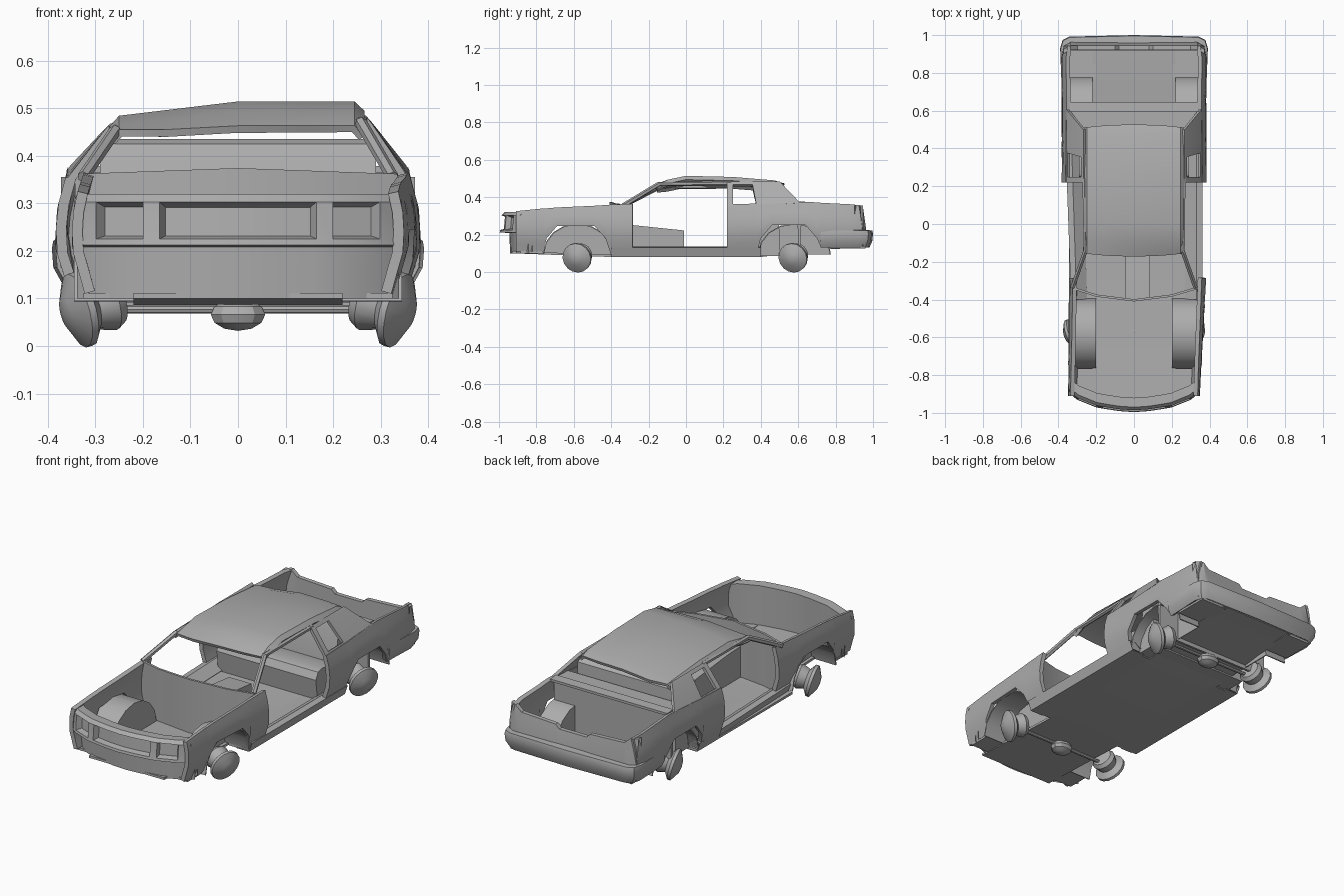
import bpy, bmesh, math
from mathutils import Matrix, Vector

cube = bpy.data.objects.get("Cube")
if cube:
    bpy.data.objects.remove(cube, do_unlink=True)

grey = bpy.data.materials.new("bare_grey")
grey.use_nodes = True
grey.diffuse_color = (0.42, 0.42, 0.42, 1)
grey.node_tree.nodes["Principled BSDF"].inputs["Base Color"].default_value = (0.42, 0.42, 0.42, 1)


def finish(name, bm, thick=0.0, recalc=False):
    if recalc:
        bmesh.ops.recalc_face_normals(bm, faces=bm.faces)
    mesh = bpy.data.meshes.new(name)
    bm.to_mesh(mesh)
    bm.free()
    mesh.materials.append(grey)
    ob = bpy.data.objects.new(name, mesh)
    bpy.context.collection.objects.link(ob)
    bpy.ops.object.select_all(action='DESELECT')
    ob.select_set(True)
    bpy.context.view_layer.objects.active = ob
    if thick:
        mod = ob.modifiers.new("thickness", 'SOLIDIFY')
        mod.thickness = thick
        mod.offset = -1
        bpy.ops.object.modifier_apply(modifier=mod.name)
    bpy.ops.object.shade_smooth_by_angle(angle=math.radians(30))
    return ob


def grid(rows, skip=()):
    """Quad sheet; rows run top to bottom."""
    bm = bmesh.new()
    v = [[bm.verts.new(p) for p in row] for row in rows]
    for r in range(len(v) - 1):
        for c in range(len(v[0]) - 1):
            if (r, c) not in skip:
                bm.faces.new((v[r][c], v[r + 1][c], v[r + 1][c + 1], v[r][c + 1]))
    return bm


def prism(name, profile, x0, x1):
    """Side profile of (y, z) points spanned across x."""
    bm = bmesh.new()
    a = [bm.verts.new((x0, y, z)) for y, z in profile]
    b = [bm.verts.new((x1, y, z)) for y, z in profile]
    n = len(a)
    bm.faces.new(a)
    bm.faces.new(b)
    for i in range(n):
        bm.faces.new((a[i], a[(i + 1) % n], b[(i + 1) % n], b[i]))
    return finish(name, bm, recalc=True)


def box(name, x0, x1, y0, y1, z0, z1):
    return prism(name, [(y0, z0), (y1, z0), (y1, z1), (y0, z1)], x0, x1)


def bar(name, a, b, radius, sides=6):
    a, b = Vector(a), Vector(b)
    bm = bmesh.new()
    rot = (b - a).to_track_quat('Z', 'Y').to_matrix().to_4x4()
    bmesh.ops.create_cone(bm, cap_ends=True, segments=sides, radius1=radius, radius2=radius,
                          depth=(b - a).length, matrix=Matrix.Translation((a + b) / 2) @ rot)
    return finish(name, bm)


def lerp_table(table, t):
    for (a, va), (b, vb) in zip(table, table[1:]):
        if t <= b:
            return va + (vb - va) * max(0, (t - a) / (b - a))
    return table[-1][1]


SECTION = [(0.08, 0.345), (0.13, 0.36), (0.21, 0.385), (0.29, 0.38), (0.37, 0.358)]
LEFT_WIDTH = [(-0.9, 0.91), (-0.28, 1.0), (0.88, 1.0), (0.95, 0.965)]
RIGHT_WIDTH = [(-0.9, 0.91), (-0.28, 0.9), (0.2, 1.0), (0.88, 1.0), (0.95, 0.965)]


def half_width(y, z, s):
    return lerp_table(SECTION, z) * lerp_table(LEFT_WIDTH if s > 0 else RIGHT_WIDTH, y)


def side_panel(name, stations, s):
    """Outer skin with a wheel arch; stations are (y, bottom, top)."""
    rows = []
    for i in range(6):
        row = []
        for y, lo, hi in stations:
            z = hi + (lo - hi) * i / 5
            row.append((s * half_width(y, z, s), y, z))
        rows.append(row if s > 0 else row[::-1])
    finish(name, grid(rows), 0.022)


def wheel_well(name, yc, r, s, x_in):
    bm = bmesh.new()
    rings = []
    for x in (x_in, 0.345):
        rings.append([bm.verts.new((s * x, yc + r * math.cos(a), 0.095 + 0.165 * math.sin(a)))
                      for a in [math.pi * k / 8 for k in range(9)]])
    for k in range(8):
        bm.faces.new((rings[0][k], rings[0][k + 1], rings[1][k + 1], rings[1][k]))
    bm.faces.new(rings[0])
    finish(name, bm, 0.006, recalc=True)


def wheel(name, y, s):
    """Bare rim, splayed and turned."""
    profile = [(-0.08, 0), (-0.08, 0.05), (-0.06, 0.062), (-0.02, 0.05), (0, 0.08),
               (0.015, 0.08), (0.04, 0.035), (0.046, 0)]
    bm = bmesh.new()
    vs = [bm.verts.new((r, 0, d)) for d, r in profile]
    es = [bm.edges.new(p) for p in zip(vs, vs[1:])]
    bmesh.ops.spin(bm, geom=vs + es, cent=(0, 0, 0), axis=(0, 0, 1), angle=math.tau, steps=16)
    bmesh.ops.remove_doubles(bm, verts=bm.verts, dist=0.0005)
    axis = Vector((s, -0.36, -0.28))
    bm.transform(Matrix.Translation((s * 0.325, y, 0.078)) @ axis.to_track_quat('Z', 'Y').to_matrix().to_4x4())
    finish(name, bm, recalc=True)


FENDER = [(-0.91, 0.11, 0.325), (-0.76, 0.11, 0.34), (-0.745, 0.18, 0.34), (-0.69, 0.245, 0.345),
          (-0.49, 0.245, 0.354), (-0.43, 0.18, 0.358), (-0.4, 0.09, 0.36), (-0.285, 0.085, 0.365)]
QUARTER = [(0.22, 0.085, 0.355), (0.38, 0.1, 0.36), (0.4, 0.18, 0.36), (0.46, 0.25, 0.365),
           (0.64, 0.25, 0.375), (0.7, 0.18, 0.372), (0.72, 0.135, 0.37), (0.88, 0.14, 0.362), (0.945, 0.15, 0.355)]

# Parts on both sides
for s, side in ((1, "left"), (-1, "right")):
    side_panel(side + "_front_fender", FENDER, s)
    side_panel(side + "_rear_quarter", QUARTER, s)
    wheel_well(side + "_front_wheel_well", -0.58, 0.185, s, 0.2)
    wheel_well(side + "_rear_wheel_well", 0.58, 0.195, s, 0.22)
    wheel(side + "_front_wheel", -0.58, s)
    wheel(side + "_rear_wheel", 0.575, s)
    rail_z = 0.485 if s > 0 else 0.468

    # Rear pillar with quarter window opening
    low = [(0.22, 0.35), (0.25, 0.35), (0.378, 0.352), (0.44, 0.358), (0.61, 0.37)]
    high = [0.22, 0.25, 0.352, 0.4, 0.5]
    rows = []
    for t in (1, 0.87, 0.1, 0):
        row = [(s * (0.36 + (0.268 - 0.36) * t + 0.012 * t * (1 - t)), y0 + (y1 - y0) * t, z0 + (rail_z - z0) * t)
               for (y0, z0), y1 in zip(low, high)]
        rows.append(row if s > 0 else row[::-1])
    finish(side + "_rear_pillar", grid(rows, {(1, 1 if s > 0 else 2)}), 0.016)

    # Windscreen pillar and roof rail
    bar(side + "_front_pillar", (s * 0.325, -0.335, 0.355), (s * 0.258, -0.145, rail_z - 0.015), 0.013)
    bar(side + "_roof_rail", (s * 0.258, -0.15, rail_z - 0.015), (s * 0.262, 0.24, rail_z - 0.01), 0.012)

    # Sill
    rows = [[(s * x * (0.92 if s < 0 and y < 0 else 1), y, z) for y in (-0.4, 0.4)]
            for x, z in ((0.27, 0.1), (0.33, 0.135), (0.362, 0.13), (0.345, 0.08), (0.27, 0.08))]
    finish(side + "_sill", grid(rows if s > 0 else [r[::-1] for r in rows]), 0.004)

    # Floor beside the wheels
    lo, hi = sorted((s * 0.2, s * 0.345))
    box(side + "_cabin_floor", lo, hi, -0.395, 0.385, 0.08, 0.092)
    box(side + "_nose_floor", min(s * 0.2, s * 0.325), max(s * 0.2, s * 0.325), -0.885, -0.765, 0.1, 0.112)
    box(side + "_trunk_floor", min(s * 0.2, s * 0.355), max(s * 0.2, s * 0.355), 0.775, 0.96, 0.125, 0.137)

# Centre floor
prism("centre_floor", [(-0.93, 0.1), (-0.4, 0.08), (0.4, 0.08), (0.72, 0.12), (0.97, 0.13),
                       (0.97, 0.142), (0.72, 0.132), (0.4, 0.092), (-0.4, 0.092), (-0.93, 0.112)], -0.22, 0.22)

# Crushed roof
roof = []
for y, z in ((0.51, 0.473), (0.47, 0.49), (0.25, 0.508), (0, 0.514), (-0.1, 0.493), (-0.155, 0.463)):
    row = []
    for x in (-0.27, -0.25, -0.15, 0, 0.15, 0.245, 0.266):
        dent = max(0, -x) * 0.12
        edge = 0.02 if abs(x) > 0.26 else 0
        bow = 0.018 * (1 - (x / 0.27) ** 2) * (-1 if y < -0.12 else 1 if y > 0.49 else 0)
        row.append((x, y + bow, max(z - dent, 0.455) - edge))
    roof.append(row)
finish("roof", grid(roof), 0.016)

# Nose with recessed grille and lamps
NOSE = [(0, -0.99), (0.1, -0.983), (0.2, -0.965), (0.3, -0.925), (0.345, -0.89)]
xs = [-0.345, -0.298, -0.2, -0.165, -0.08, 0, 0.08, 0.165, 0.2, 0.298, 0.345]
nose_rows = [(0.07, 0.11), (0.07, 0.318), (0.02, 0.32), (0.004, 0.303), (-0.003, 0.225),
             (-0.006, 0.212), (0.045, 0.208), (0.05, 0.1)]
bm = grid([[(x * (0.98 if dy > 0.01 else 1), lerp_table(NOSE, abs(x)) + dy, z) for x in xs] for dy, z in nose_rows])
bm.normal_update()
front = [f for f in bm.faces if 0.25 < f.calc_center_median().z < 0.28 and f.normal.y < -0.3]
for lo, hi in ((-0.165, 0.165), (-0.298, -0.2), (0.2, 0.298)):
    opening = [f for f in front if lo < f.calc_center_median().x < hi]
    bmesh.ops.inset_region(bm, faces=opening, thickness=0.009, depth=-0.028, use_even_offset=True)
finish("nose", bm)

# Firewall
WALL = [(-0.325, -0.345), (-0.2, -0.385), (0, -0.41), (0.2, -0.385), (0.335, -0.345)]
finish("firewall", grid([[(x, y, z if z < 0.2 else z + 0.012 * (1 - abs(x) / 0.33)) for x, y in WALL]
                         for z in (0.362, 0.085)]), 0.012)

# Cabin: tunnel and rear bench
prism("centre_tunnel", [(-0.4, 0.085), (-0.4, 0.255), (-0.28, 0.25), (-0.01, 0.222), (-0.01, 0.085)], -0.045, 0.085)
prism("rear_bench", [(0.25, 0.085), (0.235, 0.2), (0.255, 0.235), (0.29, 0.245), (0.4, 0.225), (0.425, 0.39),
                     (0.44, 0.425), (0.465, 0.435), (0.49, 0.42), (0.505, 0.085)], -0.29, 0.29)

# Parcel shelf and trunk bulkhead
box("parcel_shelf", -0.34, 0.34, 0.5, 0.61, 0.355, 0.365)
prism("rear_deck", [(0.6, 0.085), (0.595, 0.378), (0.645, 0.375), (0.645, 0.362), (0.615, 0.355), (0.612, 0.085)], -0.342, 0.342)

# Tail panel
xs = [0.372, 0.335, 0.3, 0.1, 0.08, -0.08, -0.1, -0.3, -0.335, -0.372]
tail = []
for k, y in ((0, 0.918), (1, 0.922), (1, 0.945), (0.45, 0.962), (0, 0.965)):
    row = []
    for x in xs:
        top = 0.355 if abs(x) > 0.32 else 0.325 if abs(x) > 0.2 else 0.315 if abs(x) > 0.09 else 0.295
        row.append((x, y - (0.02 if abs(x) > 0.36 else 0), 0.14 + (top - 0.14) * k))
    tail.append(row)
finish("tail_panel", grid(tail))

# Wraparound rear bumper
path = [(0.38, 0.72), (0.388, 0.93), (0.375, 0.975), (0.34, 0.992), (0, 1.0)]
path += [(-x, y) for x, y in path[-2::-1]]
bumper = [[(x * f, 0.72 + (y - 0.72) * g, z) for x, y in path]
          for f, g, z in ((0.95, 0.84, 0.225), (1, 0.985, 0.222), (1.008, 1, 0.205), (1, 0.985, 0.165), (0.95, 0.93, 0.13))]
finish("rear_bumper", grid(bumper), 0.008)

# Axles with differential housings
for y, end in ((-0.57, "front"), (0.58, "rear")):
    bar(end + "_axle", (-0.27, y, 0.077), (0.27, y, 0.077), 0.009, 8)
    bm = bmesh.new()
    bmesh.ops.create_uvsphere(bm, u_segments=10, v_segments=6, radius=1,
                              matrix=Matrix.Translation((0, y, 0.066)) @ Matrix.Diagonal((0.06, 0.05, 0.034, 1)))
    finish(end + "_differential", bm)
